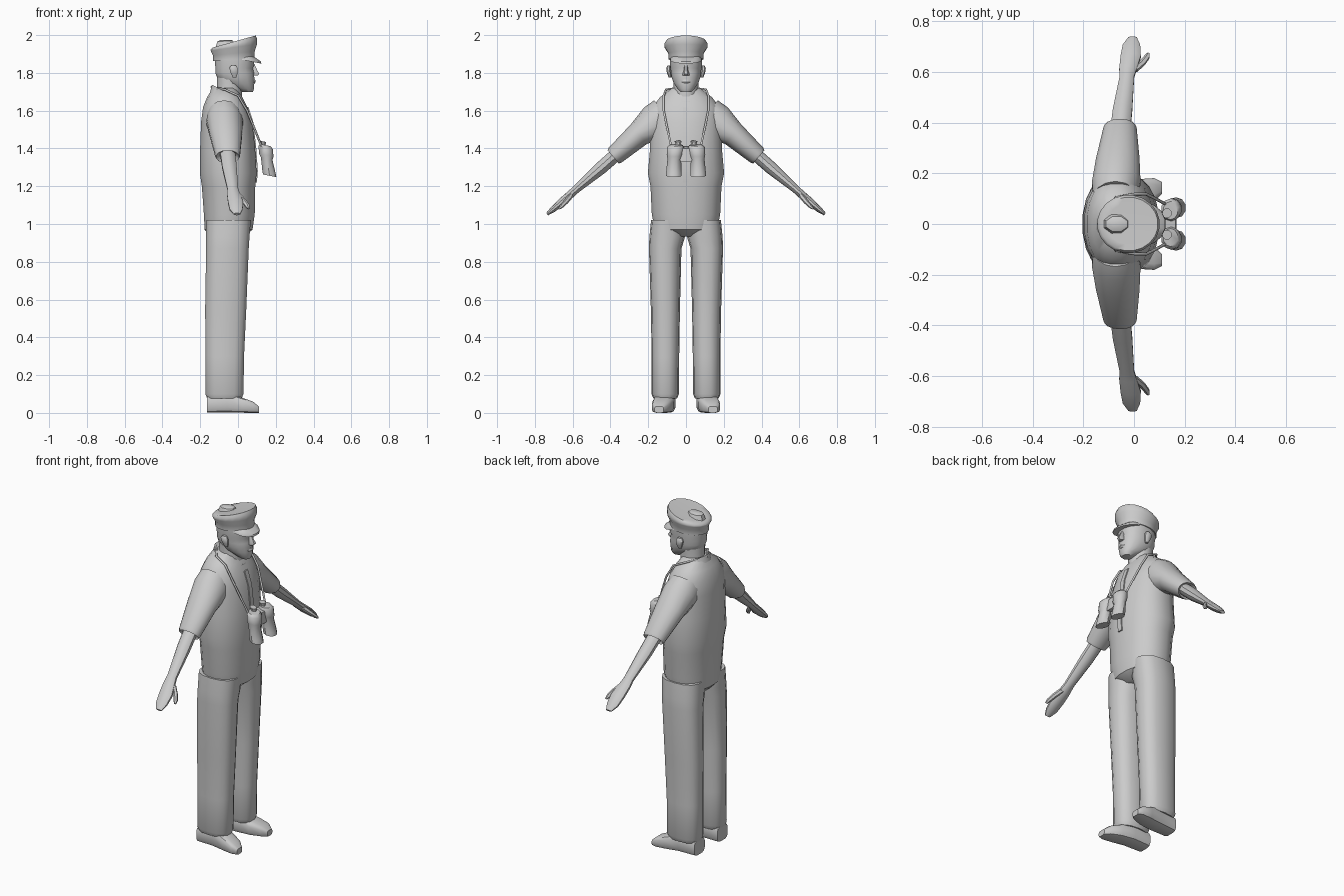
import bpy, bmesh, math
from mathutils import Vector

grey = bpy.data.materials.new("plain grey")
grey.diffuse_color = (0.6, 0.6, 0.6, 1)


def loft(name, sections, n=14, power=1.0, caps=True, angle=40):
    """Skin a list of (centre, half-axis u, half-axis v) rings."""
    bm = bmesh.new()
    rings = []
    for c, u, v in sections:
        ring = []
        for i in range(n):
            t = 2 * math.pi * (i + 0.5) / n
            a, b = math.cos(t), math.sin(t)
            a = math.copysign(abs(a) ** power, a)
            b = math.copysign(abs(b) ** power, b)
            ring.append(bm.verts.new(Vector(c) + Vector(u) * a + Vector(v) * b))
        rings.append(ring)
    for r0, r1 in zip(rings, rings[1:]):
        for i in range(n):
            j = (i + 1) % n
            bm.faces.new((r0[i], r0[j], r1[j], r1[i]))
    if caps:
        bm.faces.new(rings[0])
        bm.faces.new(rings[-1])
    bmesh.ops.recalc_face_normals(bm, faces=bm.faces)
    me = bpy.data.meshes.new(name)
    bm.to_mesh(me)
    bm.free()
    for p in me.polygons:
        p.use_smooth = True
    me.set_sharp_from_angle(angle=math.radians(angle))
    me.materials.append(grey)
    ob = bpy.data.objects.new(name, me)
    bpy.context.collection.objects.link(ob)
    return ob


def level(rows, s=1):
    """Horizontal rings from (z, cx, cy, hx, hy, forward slope)."""
    return [((cx, cy * s, z), (hx, 0, hx * k), (0, hy, 0))
            for z, cx, cy, hx, hy, k in rows]


def limb(rows, s):
    """Arm rings square to the sloping arm from (x, y, z, hx, thickness)."""
    return [((x, y * s, z), (hx, 0, 0), (0, 0.65 * s * h, 0.76 * h))
            for x, y, z, hx, h in rows]


# Torso, from crotch to neck opening
loft("torso", level([
    (0.935, -0.055, 0, 0.09, 0.07, 0), (0.97, -0.05, 0, 0.128, 0.165, 0),
    (1.05, -0.046, 0, 0.136, 0.183, 0), (1.20, -0.05, 0, 0.143, 0.190, 0),
    (1.27, -0.052, 0, 0.152, 0.204, 0), (1.40, -0.055, 0, 0.147, 0.192, 0),
    (1.54, -0.06, 0, 0.137, 0.190, 0), (1.62, -0.068, 0, 0.118, 0.178, 0),
    (1.67, -0.07, 0, 0.095, 0.140, 0), (1.72, -0.07, 0, 0.065, 0.075, 0)]),
    n=20, power=0.9)

# Shirt collar and button strip
loft("collar", level([
    (1.65, -0.05, 0, 0.10, 0.105, -0.5), (1.695, -0.052, 0, 0.088, 0.088, -0.5),
    (1.685, -0.05, 0, 0.07, 0.07, -0.5)]), caps=False)
loft("button_strip", [((x, 0, z), (0.006, 0, 0), (0, 0.018, 0)) for x, z in
     ((0.095, 1.22), (0.100, 1.28), (0.091, 1.41), (0.076, 1.54), (0.05, 1.62))],
     n=4, power=0.5)

# Neck and head
loft("neck", level([(1.64, -0.045, 0, 0.07, 0.07, 0), (1.70, -0.045, 0, 0.067, 0.064, 0),
                    (1.80, -0.045, 0, 0.068, 0.068, 0)]))
loft("head", level([
    (1.698, 0.05, 0, 0.028, 0.028, 0), (1.715, 0.038, 0, 0.048, 0.045, 0),
    (1.745, 0.002, 0, 0.085, 0.066, 0), (1.775, -0.012, 0, 0.100, 0.077, 0),
    (1.80, -0.018, 0, 0.104, 0.081, 0), (1.825, -0.02, 0, 0.100, 0.083, 0),
    (1.845, -0.018, 0, 0.106, 0.086, 0), (1.89, -0.02, 0, 0.102, 0.087, 0)]),
    n=16, power=0.9)
loft("nose", level([(1.785, 0.085, 0, 0.022, 0.017, 0), (1.795, 0.09, 0, 0.026, 0.018, 0),
                    (1.815, 0.084, 0, 0.02, 0.011, 0), (1.845, 0.076, 0, 0.014, 0.008, 0)]), n=6)
loft("lips", level([(1.742, 0.075, 0, 0.014, 0.02, 0), (1.752, 0.078, 0, 0.017, 0.026, 0),
                    (1.764, 0.077, 0, 0.015, 0.02, 0)]), n=8)

# Peaked cap: band, flared crown, tilted flat top
loft("cap", level([
    (1.872, -0.022, 0, 0.112, 0.093, 0.08), (1.903, -0.022, 0, 0.112, 0.094, 0.1),
    (1.935, -0.022, 0, 0.124, 0.114, 0.14), (1.952, -0.022, 0, 0.124, 0.115, 0.24),
    (1.966, -0.02, 0, 0.115, 0.106, 0.28), (1.965, -0.02, 0, 0.09, 0.08, 0.28)]),
    n=20, angle=50)
loft("cap_peak", level([(1.866, 0.04, 0, 0.086, 0.084, -0.2), (1.876, 0.04, 0, 0.084, 0.082, -0.2),
                        (1.895, 0.03, 0, 0.06, 0.07, -0.2)]), n=14)
loft("cap_lump", level([(1.93, -0.07, 0, 0.06, 0.048, 0.25), (1.968, -0.068, 0, 0.045, 0.032, 0.05),
                        (1.974, -0.065, 0, 0.03, 0.02, 0.02)]), n=8)

for s, side in ((1, "left"), (-1, "right")):
    # Trouser leg
    loft(side + "_trouser_leg", level([
        (1.02, -0.05, 0.095, 0.12, 0.09, 0), (0.93, -0.054, 0.100, 0.117, 0.094, 0),
        (0.87, -0.056, 0.110, 0.115, 0.086, 0), (0.55, -0.065, 0.109, 0.111, 0.077, 0),
        (0.30, -0.07, 0.109, 0.104, 0.073, 0), (0.10, -0.072, 0.110, 0.103, 0.073, 0),
        (0.075, -0.072, 0.110, 0.092, 0.062, 0)], s), n=14, power=0.8)
    # Shoe, turned outward
    loft(side + "_shoe", [((x, y * s, h / 2), (0, w, 0), (0, 0, h / 2)) for x, y, h, w in (
        (-0.165, 0.108, 0.09, 0.05), (-0.06, 0.110, 0.11, 0.055), (0.02, 0.122, 0.082, 0.056),
        (0.08, 0.136, 0.06, 0.046), (0.11, 0.142, 0.035, 0.024))], n=12, power=0.55)
    # Short sleeve with a recessed cuff
    loft(side + "_sleeve", limb([
        (-0.073, 0.10, 1.575, 0.09, 0.105), (-0.070, 0.155, 1.54, 0.098, 0.102),
        (-0.064, 0.25, 1.475, 0.088, 0.067), (-0.055, 0.375, 1.365, 0.067, 0.052),
        (-0.055, 0.385, 1.355, 0.062, 0.046), (-0.055, 0.372, 1.366, 0.042, 0.034)], s))
    # Bare forearm running into a flat hand
    loft(side + "_forearm_and_hand", limb([
        (-0.056, 0.35, 1.385, 0.042, 0.035), (-0.045, 0.45, 1.297, 0.040, 0.034),
        (-0.028, 0.58, 1.185, 0.030, 0.021), (-0.024, 0.61, 1.158, 0.036, 0.021),
        (-0.013, 0.66, 1.115, 0.042, 0.021), (-0.010, 0.705, 1.077, 0.036, 0.016),
        (-0.006, 0.735, 1.052, 0.018, 0.008)], s), n=10)
    loft(side + "_thumb", limb([
        (-0.002, 0.605, 1.155, 0.018, 0.014), (0.030, 0.632, 1.122, 0.016, 0.013),
        (0.048, 0.655, 1.097, 0.014, 0.011), (0.055, 0.672, 1.082, 0.007, 0.006)], s), n=6)
    # Ear
    loft(side + "_ear", level([(1.775, -0.018, 0.084, 0.01, 0.008, 0), (1.80, -0.02, 0.09, 0.02, 0.012, 0),
                               (1.825, -0.024, 0.093, 0.024, 0.013, 0),
                               (1.84, -0.024, 0.09, 0.014, 0.008, 0)], s), n=8)
    # Binocular barrel and eyepiece
    loft(side + "_binocular_barrel", level([
        (1.255, 0.168, 0.064, 0.037, 0.041, -0.2), (1.275, 0.164, 0.064, 0.037, 0.041, -0.2),
        (1.345, 0.152, 0.062, 0.032, 0.036, -0.2), (1.365, 0.150, 0.060, 0.040, 0.042, -0.2),
        (1.405, 0.146, 0.056, 0.040, 0.045, -0.2), (1.418, 0.144, 0.053, 0.030, 0.036, -0.2)], s), n=10)
    loft(side + "_eyepiece", level([(1.40, 0.137, 0.043, 0.015, 0.016, -0.2),
                                    (1.425, 0.133, 0.042, 0.015, 0.016, -0.2),
                                    (1.438, 0.130, 0.042, 0.019, 0.020, -0.2)], s), n=8)

# Binocular bridge
loft("binocular_bridge", level([(1.335, 0.150, 0, 0.018, 0.05, -0.2),
                                (1.405, 0.140, 0, 0.024, 0.05, -0.2)]), n=8, power=0.6)

# Neck strap, one mirrored path
half = [(-0.07, 0.105, 1.712), (0.0, 0.118, 1.68), (0.048, 0.118, 1.60),
        (0.085, 0.1, 1.51), (0.125, 0.078, 1.41)]
path = [(x, -y, z) for x, y, z in reversed(half)] + [(-0.14, 0, 1.725)] + half
cu = bpy.data.curves.new("neck_strap", "CURVE")
cu.dimensions = "3D"
cu.bevel_depth = 0.006
cu.bevel_resolution = 1
cu.use_fill_caps = True
sp = cu.splines.new("POLY")
sp.points.add(len(path) - 1)
for pt, co in zip(sp.points, path):
    pt.co = (*co, 1)
cu.materials.append(grey)
bpy.context.collection.objects.link(bpy.data.objects.new("neck_strap", cu))
